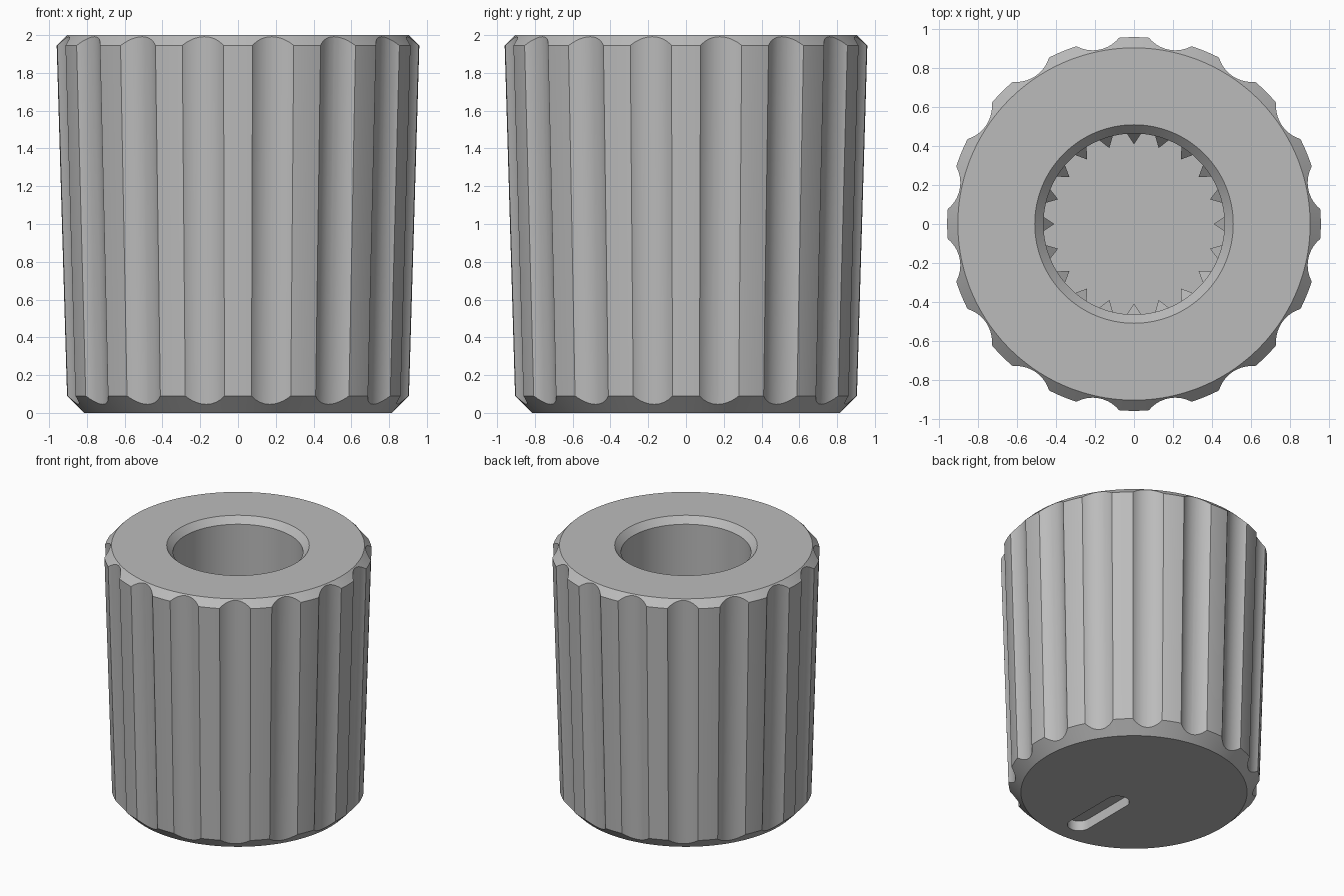
import bpy
import bmesh
from math import radians, pi, cos, sin, atan
from mathutils import Matrix, Vector

old = bpy.data.objects.get("Cube")
if old:
    bpy.data.objects.remove(old, do_unlink=True)

grey = bpy.data.materials.new("plain grey")
grey.use_nodes = True
COLOUR = (0.5, 0.5, 0.5, 1)
grey.diffuse_color = COLOUR
grey.node_tree.nodes["Principled BSDF"].inputs["Base Color"].default_value = COLOUR

FLUTES, TEETH, SEGMENTS = 16, 20, 192
FLOOR, BORE = 0.4, 0.465


def make_object(name, bm):
    bmesh.ops.recalc_face_normals(bm, faces=bm.faces)
    mesh = bpy.data.meshes.new(name)
    bm.to_mesh(mesh)
    bm.free()
    mesh.materials.append(grey)
    obj = bpy.data.objects.new(name, mesh)
    bpy.context.collection.objects.link(obj)
    return obj


def cut(target, cutter):
    """Subtract the cutter, apply the result and remove the cutter."""
    cutter.hide_render = True
    mod = target.modifiers.new("cut", "BOOLEAN")
    mod.operation = "DIFFERENCE"
    mod.solver = "EXACT"
    mod.object = cutter
    bpy.context.view_layer.objects.active = target
    bpy.ops.object.modifier_apply(modifier=mod.name)
    bpy.data.objects.remove(cutter, do_unlink=True)


# Knob body: closed ring profile, with single discs for base and bore floor
bm = bmesh.new()
profile = [(0.815, 0), (0.905, 0.09), (0.96, 1.945), (0.905, 2),
           (0.51, 2), (BORE, 1.95), (BORE, FLOOR)]
rings = []
for r, z in profile:
    rings.append([bm.verts.new((r * cos(2 * pi * i / SEGMENTS),
                                r * sin(2 * pi * i / SEGMENTS), z))
                  for i in range(SEGMENTS)])
for low, high in zip(rings, rings[1:]):
    for i in range(SEGMENTS):
        j = (i + 1) % SEGMENTS
        bm.faces.new((low[i], low[j], high[j], high[i]))
bm.faces.new(rings[0])
bm.faces.new(rings[-1])
body = make_object("knob_body", bm)

# Grip flutes: cylinders leaning with the taper of the side
bm = bmesh.new()
radius = 0.171
lean = Matrix.Rotation(atan(0.0272), 4, "Y")
for k in range(FLUTES):
    turn = Matrix.Rotation(2 * pi * (k + 0.5) / FLUTES, 4, "Z")
    place = Matrix.Translation((0.8865 + radius, 0, 1))
    bmesh.ops.create_cone(bm, cap_ends=True, segments=64, radius1=radius,
                          radius2=radius, depth=2.4, matrix=turn @ place @ lean)
cut(body, make_object("flute_cutter", bm))

# Pointer slot: rounded recess in the underside
bm = bmesh.new()
outline = []
slot_r, half = 0.085, 0.215
for side in (1, -1):
    for i in range(17):
        a = pi * i / 16 + (0 if side > 0 else pi)
        outline.append(bm.verts.new((slot_r * cos(a),
                                     -0.4 + side * half + slot_r * sin(a), -0.1)))
face = bm.faces.new(outline)
new = bmesh.ops.extrude_face_region(bm, geom=[face])["geom"]
bmesh.ops.translate(bm, vec=(0, 0, 0.18),
                    verts=[v for v in new if isinstance(v, bmesh.types.BMVert)])
cut(body, make_object("slot_cutter", bm))

# Bore teeth: pointed ribs with sloping tops, deep inside the hole
bm = bmesh.new()
for k in range(TEETH):
    turn = Matrix.Rotation(2 * pi * k / TEETH, 4, "Z")
    section = [(BORE + 0.005, -0.04), (0.41, 0), (BORE + 0.005, 0.04)]
    base = [bm.verts.new(turn @ Vector((x, y, FLOOR - 0.01))) for x, y in section]
    top = [bm.verts.new(turn @ Vector((x, y, 1.38 if y else 1.3))) for x, y in section]
    bm.faces.new(base)
    bm.faces.new(top)
    for i in range(3):
        j = (i + 1) % 3
        bm.faces.new((base[i], base[j], top[j], top[i]))
teeth = make_object("bore_teeth", bm)

# Smooth curved walls, keeping the rims crisp
bpy.ops.object.select_all(action="DESELECT")
body.select_set(True)
bpy.context.view_layer.objects.active = body
bpy.ops.object.shade_smooth_by_angle(angle=radians(20))
